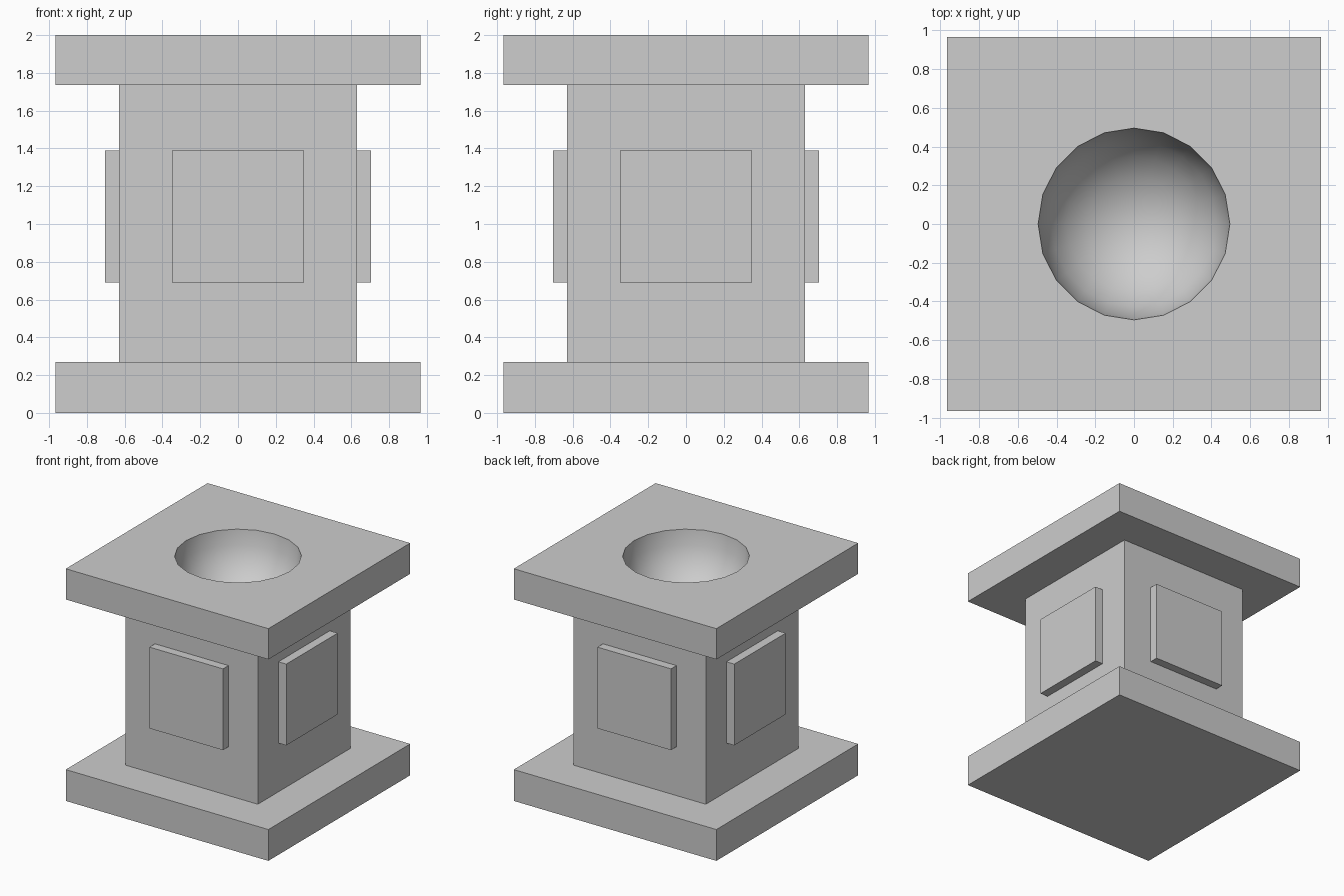
import bpy
import bmesh
from math import pi, radians
from mathutils import Matrix

cube = bpy.data.objects.get("Cube")
if cube:
    bpy.data.objects.remove(cube, do_unlink=True)

# Single stone colour
stone = bpy.data.materials.new("light_grey_stone")
stone.use_nodes = True
grey = (0.61, 0.61, 0.61, 1.0)
stone.diffuse_color = grey
stone.node_tree.nodes["Principled BSDF"].inputs["Base Color"].default_value = grey

SLAB, COLUMN = 0.965, 0.63
BOWL = 0.495


def add_object(name, bm):
    bmesh.ops.recalc_face_normals(bm, faces=bm.faces[:])
    mesh = bpy.data.meshes.new(name)
    bm.to_mesh(mesh)
    bm.free()
    mesh.materials.append(stone)
    obj = bpy.data.objects.new(name, mesh)
    bpy.context.collection.objects.link(obj)
    return obj


# Pedestal body: a square profile stepped through base, column and top slab
profile = [(SLAB, 0), (SLAB, 0.27), (COLUMN, 0.27),
           (COLUMN, 1.735), (SLAB, 1.735), (SLAB, 2)]
bm = bmesh.new()
rings = [[bm.verts.new((sx * r, sy * r, z))
          for sx, sy in ((-1, -1), (1, -1), (1, 1), (-1, 1))]
         for r, z in profile]
for low, high in zip(rings, rings[1:]):
    for i in range(4):
        j = (i + 1) % 4
        bm.faces.new((low[i], low[j], high[j], high[i]))
bm.faces.new(rings[0][::-1])
bm.faces.new(rings[-1])
body = add_object("pedestal_body", bm)

# Round bowl sunk into the top
bm = bmesh.new()
bmesh.ops.create_uvsphere(bm, u_segments=20, v_segments=12, radius=BOWL,
                          matrix=Matrix.Translation((0, 0, 2)))
cutter = add_object("bowl_cutter", bm)
cutter.hide_render = True
cut = body.modifiers.new("bowl", 'BOOLEAN')
cut.operation = 'DIFFERENCE'
cut.solver = 'EXACT'
cut.object = cutter

bpy.ops.object.select_all(action='DESELECT')
body.select_set(True)
bpy.context.view_layer.objects.active = body
bpy.ops.object.modifier_apply(modifier=cut.name)
bpy.data.objects.remove(cutter, do_unlink=True)
bpy.ops.object.shade_smooth_by_angle(angle=radians(30))

# Raised square panel on each side of the column
for k, side in enumerate(("front", "left", "back", "right")):
    bm = bmesh.new()
    place = (Matrix.Rotation(k * pi / 2, 4, 'Z')
             @ Matrix.Translation((0, -0.655, 1.04))
             @ Matrix.Diagonal((0.7, 0.1, 0.7, 1)))
    bmesh.ops.create_cube(bm, size=1, matrix=place)
    add_object(side + "_panel", bm)
